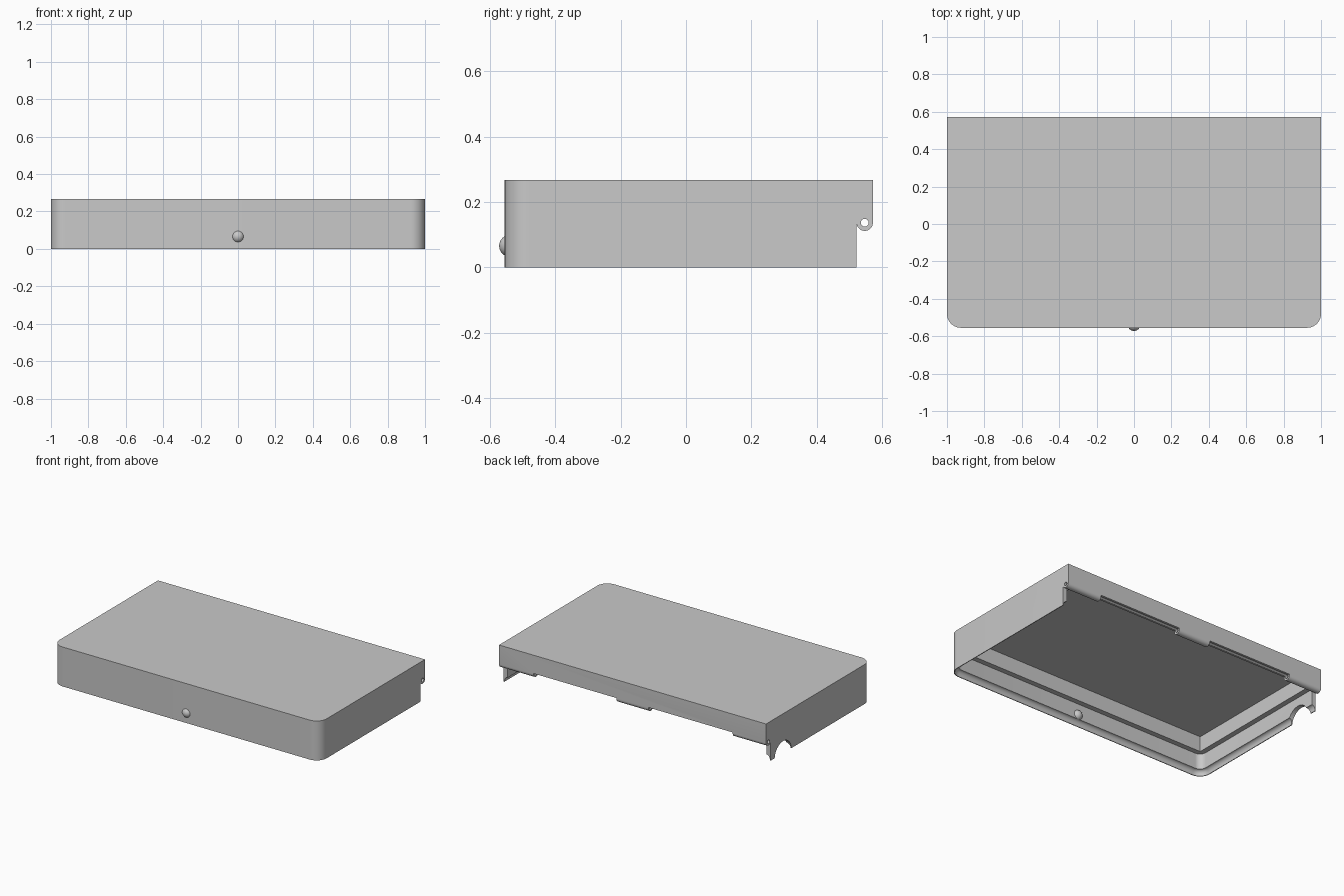
import bpy, bmesh
from math import cos, sin, pi, radians
from mathutils import Matrix

old = bpy.data.objects.get("Cube")
if old:
    bpy.data.objects.remove(old, do_unlink=True)

# Single grey finish
grey = bpy.data.materials.new("mid_grey")
grey.use_nodes = True
color = (0.585, 0.585, 0.585, 1)
grey.diffuse_color = color
grey.node_tree.nodes["Principled BSDF"].inputs["Base Color"].default_value = color

FRONT, BACK, INNER_BACK = -0.555, 0.572, 0.522
HEIGHT, STEP, CEILING = 0.267, 0.14, 0.243
HINGE_Y, HINGE_Z, KNUCKLE = 0.547, 0.137, 0.025


def add_object(name, bm):
    bmesh.ops.recalc_face_normals(bm, faces=bm.faces)
    mesh = bpy.data.meshes.new(name)
    bm.to_mesh(mesh)
    bm.free()
    mesh.materials.append(grey)
    obj = bpy.data.objects.new(name, mesh)
    bpy.context.collection.objects.link(obj)
    return obj


def loft(name, rings):
    """Closed solid through rings of matching 3D points."""
    bm = bmesh.new()
    loops = [[bm.verts.new(p) for p in ring] for ring in rings]
    for low, high in zip(loops, loops[1:]):
        for i in range(len(low)):
            bm.faces.new((low[i - 1], low[i], high[i], high[i - 1]))
    bm.faces.new(loops[0])
    bm.faces.new(loops[-1])
    return add_object(name, bm)


def outline(half, front, back, radius, z, steps=10):
    """Rectangle with rounded front corners and square back corners."""
    right = []
    for i in range(steps + 1):
        a = -pi / 2 + i * pi / 2 / steps
        right.append((half - radius + radius * cos(a), front + radius + radius * sin(a), z))
    right.append((half, back, z))
    return right + [(-x, y, z) for x, y, z in reversed(right)]


def box(name, x0, x1, y0, y1, z0, z1):
    return loft(name, [[(x0, y0, z), (x1, y0, z), (x1, y1, z), (x0, y1, z)] for z in (z0, z1)])


def rod(name, x0, x1, y, z, radius, sides=32):
    bm = bmesh.new()
    place = Matrix.Translation(((x0 + x1) / 2, y, z)) @ Matrix.Rotation(pi / 2, 4, "Y")
    bmesh.ops.create_cone(bm, cap_ends=True, segments=sides, radius1=radius,
                          radius2=radius, depth=x1 - x0, matrix=place)
    return add_object(name, bm)


def cut(target, tool):
    mod = target.modifiers.new("cut", "BOOLEAN")
    mod.operation, mod.solver, mod.object = "DIFFERENCE", "EXACT", tool
    bpy.context.view_layer.objects.active = target
    bpy.ops.object.modifier_apply(modifier=mod.name)
    bpy.data.objects.remove(tool, do_unlink=True)


# Cover: rounded block hollowed from below
lip_inside = INNER_BACK + 0.001
cover = loft("cover", [outline(1, FRONT, BACK, 0.075, z) for z in (0, HEIGHT)])
cut(cover, box("cavity", -0.935, 0.935, -0.49, lip_inside, -0.1, CEILING))

# Wider recess below the inner step, its rim rounding out to a thin edge
rim = [(-0.02, 0.005), (0, 0.005)]
for i in range(1, 7):
    a = i * pi / 12
    rim.append((0.035 * sin(a), 0.03 - 0.025 * cos(a)))
rim.append((STEP, 0.03))
cut(cover, loft("rim_recess", [outline(1 - t, FRONT + t, lip_inside, 0.075 - t, z)
                               for z, t in rim]))

# Back notch, leaving a lip with a rounded lower edge for the hinge
profile = [(INNER_BACK, -0.1)]
for i in range(17):
    a = pi + i * pi / 16
    profile.append((HINGE_Y + KNUCKLE * cos(a), HINGE_Z + KNUCKLE * sin(a)))
profile += [(0.8, HINGE_Z), (0.8, -0.1)]
cut(cover, loft("back_notch", [[(x, y, z) for y, z in profile] for x in (-1.2, 1.2)]))

# Gaps between the three hinge knuckles, then the pin hole
for x0, x1 in ((-0.75, -0.12), (0.12, 0.74)):
    cut(cover, box("hinge_gap", x0, x1, INNER_BACK - 0.01, 0.8, -0.1, STEP + 0.003))
cut(cover, rod("pin_hole", -1.2, 1.2, HINGE_Y, HINGE_Z, 0.012))

# Arched cable opening in one side wall
cut(cover, rod("arch", -1.1, -0.95, 0.39, -0.008, 0.09, 48))

# Round knob through the front wall
bm = bmesh.new()
bmesh.ops.create_uvsphere(bm, u_segments=32, v_segments=16, radius=0.034,
                          matrix=Matrix.Translation((0, -0.538, 0.066)))
knob = add_object("knob", bm)

for obj in (cover, knob):
    bpy.ops.object.select_all(action="DESELECT")
    obj.select_set(True)
    bpy.context.view_layer.objects.active = obj
    bpy.ops.object.shade_smooth_by_angle(angle=radians(30))
